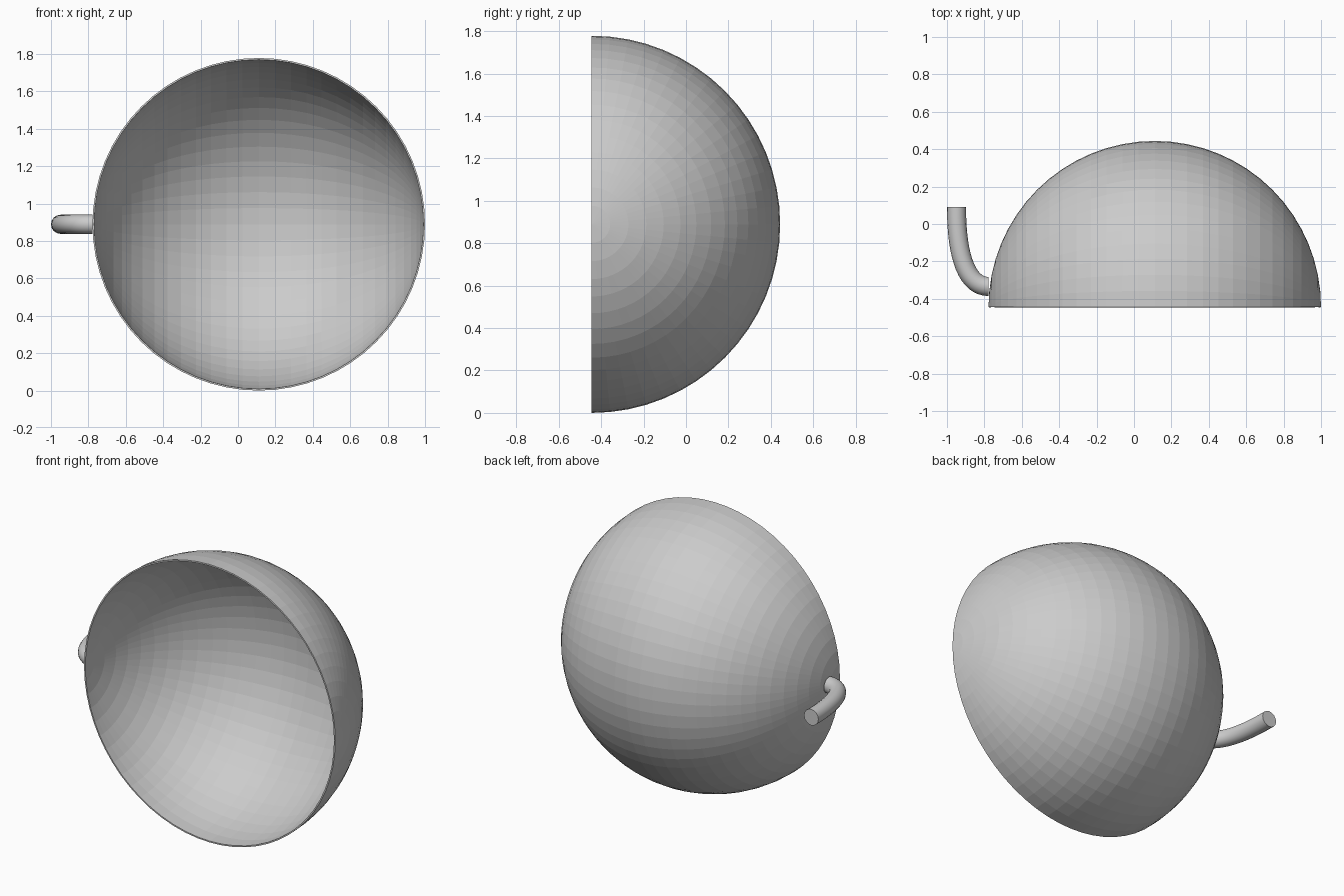
import bpy
import bmesh
from math import radians
from mathutils import Matrix, Vector

cube = bpy.data.objects.get("Cube")
if cube:
    bpy.data.objects.remove(cube, do_unlink=True)

RADIUS = 0.889
CENTRE = Vector((0.111, -0.445, RADIUS))


def add_object(name, data):
    obj = bpy.data.objects.new(name, data)
    bpy.context.collection.objects.link(obj)
    return obj


# Bowl: half of a faceted sphere, poles on the x axis, open to the front
bm = bmesh.new()
bmesh.ops.create_uvsphere(bm, u_segments=64, v_segments=32, radius=RADIUS,
                          matrix=Matrix.Rotation(radians(90), 4, "Y"))
front = [v for v in bm.verts if v.co.y < -0.001]
bmesh.ops.delete(bm, geom=front, context="VERTS")
mesh = bpy.data.meshes.new("bowl")
bm.to_mesh(mesh)
bm.free()
bowl = add_object("bowl", mesh)
bowl.location = CENTRE

# Thin wall, grown inwards
wall = bowl.modifiers.new("wall", "SOLIDIFY")
wall.thickness = 0.009
wall.offset = -1

# Handle: round bar that leaves the rim sideways and bends to the back
curve = bpy.data.curves.new("handle", "CURVE")
curve.dimensions = "3D"
curve.bevel_depth = 0.051
curve.bevel_resolution = 6
curve.resolution_u = 16
curve.use_fill_caps = True
spline = curve.splines.new("BEZIER")
spline.bezier_points.add(1)
ends = [((-0.949, 0.09), (0, -0.28)), ((-0.777, -0.334), (0.11, 0))]
for point, ((x, y), (dx, dy)) in zip(spline.bezier_points, ends):
    point.co = (x, y, RADIUS)
    point.handle_left_type = point.handle_right_type = "FREE"
    point.handle_left = (x - dx, y - dy, RADIUS)
    point.handle_right = (x + dx, y + dy, RADIUS)
handle = add_object("handle", curve)

bpy.ops.object.select_all(action="DESELECT")
handle.select_set(True)
bpy.context.view_layer.objects.active = handle
bpy.ops.object.convert(target="MESH")
bpy.ops.object.shade_smooth_by_angle(angle=radians(40))
